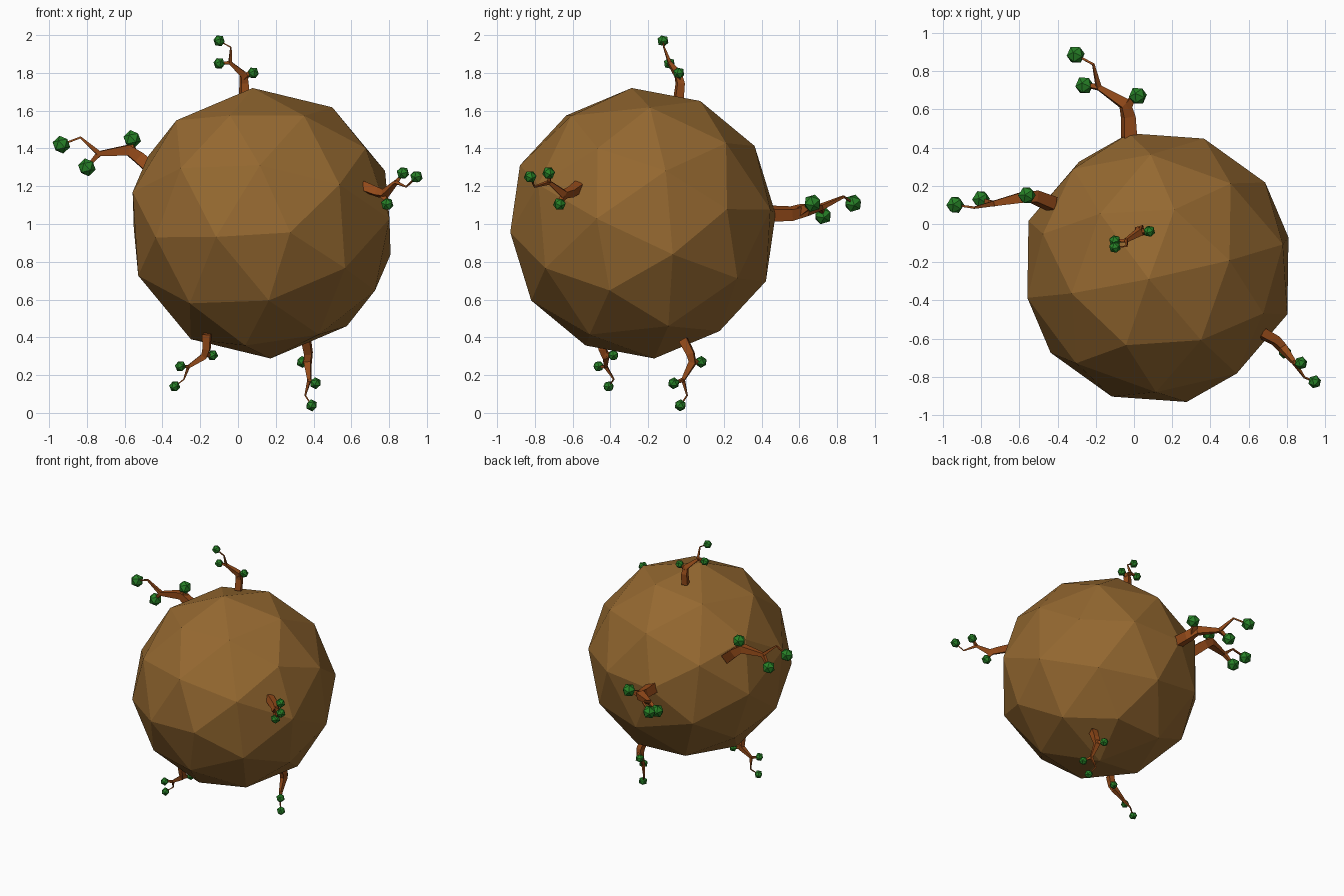
import bpy, bmesh, math
from mathutils import Vector, Matrix

if "Cube" in bpy.data.objects:
    bpy.data.objects.remove(bpy.data.objects["Cube"])


def material(name, rgb):
    m = bpy.data.materials.new(name)
    m.diffuse_color = (*rgb, 1)
    m.use_nodes = True
    m.node_tree.nodes["Principled BSDF"].inputs["Base Color"].default_value = m.diffuse_color
    return m


SOIL = material("soil", (0.30, 0.14, 0.03))
BARK = material("bark", (0.30, 0.07, 0.01))
LEAF = material("leaf", (0.02, 0.22, 0.02))


def finish(bm, name, mat):
    bmesh.ops.recalc_face_normals(bm, faces=bm.faces)
    me = bpy.data.meshes.new(name)
    bm.to_mesh(me)
    bm.free()
    me.materials.append(mat)
    ob = bpy.data.objects.new(name, me)
    bpy.context.collection.objects.link(ob)
    return ob


def axes(z_hint, x_hint):
    """Rotation whose z follows z_hint and whose x leans towards x_hint."""
    z = Vector(z_hint).normalized()
    x = Vector(x_hint)
    x = (x - z * x.dot(z)).normalized()
    return Matrix((x, z.cross(x), z)).transposed().to_4x4()


# Faceted planet, tilted
rot = axes((-0.151, 0.704, 0.049), (-0.045, -0.072, 0.716)) @ Matrix.Rotation(math.radians(18), 4, 'Z')
bm = bmesh.new()
bmesh.ops.create_icosphere(bm, subdivisions=2, radius=0.72,
                           matrix=Matrix.Translation((0.125, -0.228, 1.004)) @ rot)
finish(bm, "planet", SOIL)

# Each tree: base point, then its three leaf clumps (low, middle, tip)
TREES = {
    "back": [(-.025, .46, 1.06), (.02, .67, 1.11), (-.26, .725, 1.045), (-.305, .885, 1.11)],
    "top": [(.035, -.04, 1.68), (.08, -.038, 1.80), (-.10, -.088, 1.85), (-.10, -.122, 1.97)],
    "left": [(-.45, .11, 1.29), (-.56, .15, 1.45), (-.80, .13, 1.30), (-.935, .10, 1.42)],
    "front_right": [(.68, -.58, 1.19), (.79, -.67, 1.105), (.873, -.727, 1.27), (.945, -.825, 1.25)],
    "bottom_front": [(-.165, -.45, .40), (-.135, -.385, .305), (-.305, -.463, .247), (-.335, -.41, .14)],
    "bottom_back": [(.36, -.005, .37), (.34, .08, .27), (.41, -.065, .157), (.39, -.03, .04)],
}


def frame(pts):
    base, low, mid, tip = (Vector(p) for p in pts)
    w = tip - base
    return Matrix.Translation(base) @ axes(w, low - mid) @ Matrix.Scale(w.length, 4), w.length


def tube(bm, path, halves):
    """Square-section tapering limb along a path."""
    rings = []
    side = Vector((0.3, 0.2, 1))
    if abs((path[-1] - path[0]).normalized().dot(side.normalized())) > 0.8:
        side = Vector((0.2, 1, 0.1))
    for i, (p, h) in enumerate(zip(path, halves)):
        d = path[min(i + 1, len(path) - 1)] - path[max(i - 1, 0)]
        r = axes(d, side)
        side = r.to_3x3().col[0]
        rings.append([bm.verts.new(p + r.to_3x3() @ Vector((a * h, b * h, 0)))
                      for a, b in ((-1, -1), (1, -1), (1, 1), (-1, 1))])
    for a, b in zip(rings, rings[1:]):
        for k in range(4):
            n = (k + 1) % 4
            bm.faces.new((a[k], a[n], b[n], b[k]))
    bm.faces.new(rings[0])
    bm.faces.new(rings[-1])


# Limb points as they lie on the back tree; other trees reuse them
TRUNK = [(-.025, .43, 1.055), (-.03, .56, 1.055), (-.05, .63, 1.075), (-.185, .715, 1.09), (-.213, .835, 1.145)]
WIDTHS = [.035, .031, .028, .014, .006, .005]
ref_matrix, ref_len = frame(TREES["back"])
inverse = ref_matrix.inverted()

for name, pts in TREES.items():
    m, length = frame(pts)
    s = length / ref_len
    low, mid, tip = (Vector(p) for p in pts[1:])
    spine = [m @ inverse @ Vector(p) for p in TRUNK]

    # Trunk with two side branches
    bm = bmesh.new()
    tube(bm, spine + [tip], [h * s for h in WIDTHS])
    tube(bm, [spine[1].lerp(spine[2], .6), spine[2].lerp(low, .6), low], [.024 * s, .015 * s, .008 * s])
    tube(bm, [spine[3], mid], [.014 * s, .007 * s])
    finish(bm, name + "_tree_trunk", BARK)

    # Leaf clumps
    bm = bmesh.new()
    for c in (low, mid, tip):
        place = m.to_3x3().normalized().to_4x4()
        bmesh.ops.create_icosphere(bm, subdivisions=1, radius=.049 * s,
                                   matrix=Matrix.Translation(c) @ place)
    finish(bm, name + "_tree_leaves", LEAF)
